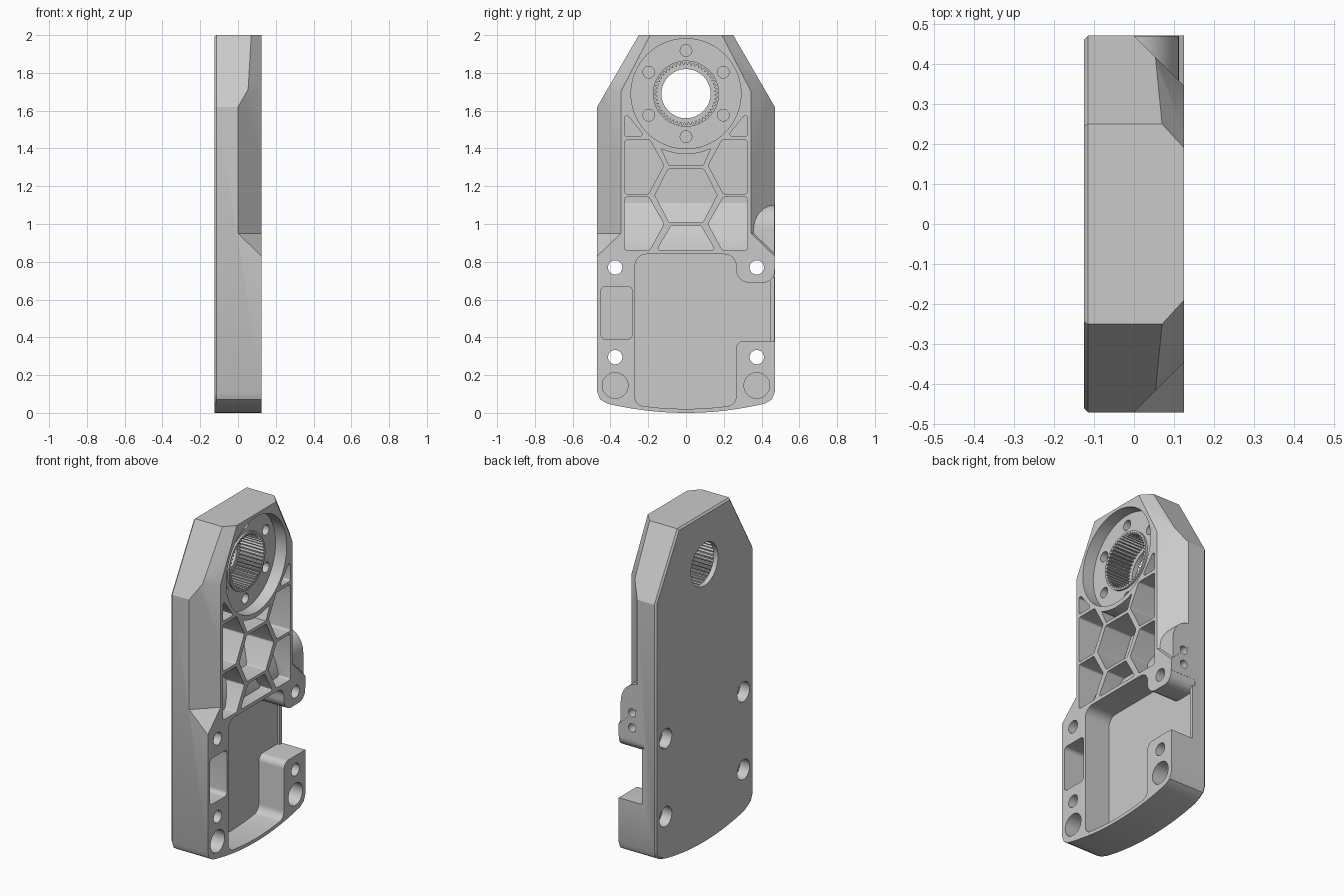
import bpy, bmesh, math
from mathutils import Vector

if "Cube" in bpy.data.objects:
    bpy.data.objects.remove(bpy.data.objects["Cube"], do_unlink=True)

metal = bpy.data.materials.new("machined_grey")
metal.use_nodes = True
grey = (0.59, 0.59, 0.59, 1)
metal.diffuse_color = grey
metal.node_tree.nodes["Principled BSDF"].inputs["Base Color"].default_value = grey

OUT = 0.3        # overshoot for cutters
FACE = 0.125     # half thickness


def circle(y, z, r, n=48):
    return [(y + r * math.cos(2 * math.pi * i / n), z + r * math.sin(2 * math.pi * i / n))
            for i in range(n)]


def fillet(points, radius=None, n=7):
    """Round the corners of a (y, z, r) polygon."""
    out = []
    for i, p in enumerate(points):
        a, b, c = (Vector(q[:2]) for q in (points[i - 1], p, points[(i + 1) % len(points)]))
        r = radius if radius is not None else p[2]
        if r == 0:
            out.append(tuple(b))
            continue
        u, v = (a - b).normalized(), (c - b).normalized()
        half = u.angle(v) / 2
        centre = b + (u + v).normalized() * r / math.sin(half)
        start = b + u * r / math.tan(half) - centre
        end = b + v * r / math.tan(half) - centre
        turn = math.pi - 2 * half
        for k in range(n + 1):
            t = k / n
            w = (start * math.sin((1 - t) * turn) + end * math.sin(t * turn)) / math.sin(turn)
            out.append(tuple(centre + w))
    return out


def extrude(bm, points, lo, hi, axis="x"):
    """Prism of a (y, z) profile along x, or an (x, z) profile along y."""
    place = (lambda a, b, d: (d, a, b)) if axis == "x" else (lambda a, b, d: (a, d, b))
    near, far = ([bm.verts.new(place(a, b, d)) for a, b in points] for d in (lo, hi))
    bm.faces.new(near)
    bm.faces.new(far[::-1])
    for i in range(len(points)):
        bm.faces.new((near[i], near[i - 1], far[i - 1], far[i]))


def make(name, bm):
    bmesh.ops.recalc_face_normals(bm, faces=bm.faces)
    mesh = bpy.data.meshes.new(name)
    bm.to_mesh(mesh)
    bm.free()
    mesh.materials.append(metal)
    ob = bpy.data.objects.new(name, mesh)
    bpy.context.collection.objects.link(ob)
    return ob


def combine(operation, bm):
    """Boolean a helper solid into the body, then discard it."""
    tool = make("helper", bm)
    tool.hide_render = True
    mod = body.modifiers.new("bool", "BOOLEAN")
    mod.operation, mod.solver, mod.object = operation, "EXACT", tool
    bpy.context.view_layer.update()
    graph = bpy.context.evaluated_depsgraph_get()
    mesh = bpy.data.meshes.new_from_object(body.evaluated_get(graph))
    body.modifiers.clear()
    body.data = mesh
    bpy.data.objects.remove(tool, do_unlink=True)


def prisms(operation, profiles, lo, hi, axis="x"):
    bm = bmesh.new()
    for p in profiles:
        extrude(bm, p, lo, hi, axis)
    combine(operation, bm)


def hull(points):
    bm = bmesh.new()
    for p in points:
        bm.verts.new(p)
    bmesh.ops.convex_hull(bm, input=bm.verts)
    combine("DIFFERENCE", bm)


# Main plate with a curved foot, sloped shoulders and a bevelled rear rim
side = [(0.42 * i / 10, 0.05 * (i / 10) ** 2) for i in range(11)]
side += [(0.455, 0.072), (0.47, 0.11), (0.47, 1.62), (0.25, 2.0)]
outline = side + [(-y, z) for y, z in reversed(side[1:])]
bm = bmesh.new()
extrude(bm, outline, -FACE, FACE)
rim = [e for e in bm.edges if all(v.co.x < 0 for v in e.verts)]
bmesh.ops.bevel(bm, geom=rim, offset=0.01, segments=1, affect="EDGES")
body = make("gearbox_side_plate", bm)

# Chamfers along the sides and shoulders
for s in (-1, 1):
    pts = []
    for x, y in ((-0.1, 0.57), (0.225, 0.245), (0.225, 0.57)):
        pts += [(x, s * y, 2.2), (x, s * y, 0.95 - 0.96 * (x + y - 0.47))]
    hull(pts)
    pts = []
    for t in (-0.5, 1.5):
        for u in (-2, 3):
            p = Vector((FACE - 0.055 * u, 0.345 - 0.155 * t + 0.06 * u, 1.7 + 0.3 * t))
            pts += [(p.x, s * p.y, p.z), (p.x + 0.3, s * (p.y + 0.3), p.z)]
    hull(pts)

# Rounded boss on the left flank, with two screw holes
dome = [(0.112 * math.sin(a), 0.97 + 0.13 * math.cos(a))
        for a in (math.pi / 2 * i / 12 for i in range(13))]
prisms("UNION", [[(-0.02, 0.8), (-0.02, 1.1)] + dome + [(0.112, 0.8)]], 0.335, 0.469, "y")
prisms("DIFFERENCE", [circle(0.035, z, 0.025, 24) for z in (0.83, 0.92)], 0.37, 0.6, "y")

# Large lower pocket, open through the left flank
pocket = fillet([(-0.27, 0.04, 0.05), (-0.12, 0.025, 0), (0, 0.02, 0), (0.12, 0.025, 0),
                 (0.265, 0.04, 0.05), (0.265, 0.38, 0.04), (0.5, 0.38, 0), (0.5, 0.76, 0),
                 (0.469, 0.76, 0), (0.469, 0.69, 0.06), (0.265, 0.69, 0.07),
                 (0.265, 0.84, 0.06), (-0.27, 0.84, 0.06)])
prisms("DIFFERENCE", [pocket], -0.045, OUT)
prisms("UNION", [[(0.445, 0.37), (0.469, 0.37), (0.469, 0.72), (0.445, 0.72)]], -0.06, -0.03)

# Small rectangular pocket
slot = [(-0.45, 0.39), (-0.285, 0.39), (-0.285, 0.67), (-0.45, 0.67)]
prisms("DIFFERENCE", [fillet(slot, 0.025)], -0.045, OUT)

# Honeycomb pockets between ribs
cells = []
for s in (-1, 1):
    for poly in (
        [(0.325, 1.444), (0.19, 1.444), (0.117, 1.31), (0.197, 1.16), (0.325, 1.16)],
        [(0.325, 1.142), (0.197, 1.142), (0.117, 1.0), (0.192, 0.862), (0.325, 0.862)],
        [(0.325, 1.595), (0.22, 1.465), (0.325, 1.465)],
    ):
        cells.append(fillet([(s * y, z) for y, z in poly], 0.012, 4))
hexagon = [(0.095, 1.29), (0.165, 1.153), (0.09, 1.01), (-0.09, 1.01), (-0.165, 1.153), (-0.095, 1.29)]
cells.append(fillet(hexagon, 0.012, 4))
cells.append(fillet([(-0.155, 0.862), (0.155, 0.862), (0.078, 0.992), (-0.078, 0.992)], 0.01, 4))
arc = [(0.32 * math.sin(a), 1.69 - 0.32 * math.cos(a)) for a in (-0.42 + 0.07 * i for i in range(13))]
cells.append(arc + [(0.09, 1.31), (-0.09, 1.31)])
prisms("DIFFERENCE", cells, -0.06, OUT)

# Curved ramp forming the floor of the lower cells
ramp = [(-0.06 + 0.11 * math.sin(t * 1.4), 1.11 - 0.26 * t) for t in (i / 10 for i in range(11))]
prisms("UNION", [[(-0.1, 0.85), (-0.1, 1.11)] + ramp], -0.33, 0.33, "y")

# Bearing recess, collar, splined bore and bolt circle
HUB = 1.69
prisms("DIFFERENCE", [circle(0, HUB, 0.291, 96)], 0.05, OUT)
prisms("UNION", [circle(0, HUB, 0.175, 64)], 0.03, 0.062)
TEETH = 48
spline = []
for i in range(TEETH * 4):
    a = 2 * math.pi * i / (TEETH * 4)
    r = 0.166 if i % 4 < 2 else 0.152
    spline.append((r * math.cos(a), HUB + r * math.sin(a)))
prisms("DIFFERENCE", [spline], -0.095, OUT)
prisms("DIFFERENCE", [circle(0, HUB, 0.13, 64)], -OUT, OUT)
bolts = [math.pi / 6 + math.pi / 3 * i for i in range(6)]
prisms("DIFFERENCE", [circle(0.228 * math.cos(a), HUB + 0.228 * math.sin(a), 0.031, 24) for a in bolts],
       -0.06, OUT)

# Mounting holes with rear counterbores, and blind corner holes
mounts = [(s * 0.375, z) for s in (-1, 1) for z in (0.77, 0.295)]
prisms("DIFFERENCE", [circle(y, z, 0.038, 32) for y, z in mounts], -OUT, OUT)
prisms("DIFFERENCE", [circle(y, z, 0.06, 32) for y, z in mounts], -OUT, -0.06)
prisms("DIFFERENCE", [circle(s * 0.375, 0.145, 0.068, 32) for s in (-1, 1)], -0.06, OUT)

# Smooth the curved walls, keep machined edges crisp
bpy.ops.object.select_all(action="DESELECT")
body.select_set(True)
bpy.context.view_layer.objects.active = body
bpy.ops.object.shade_smooth_by_angle(angle=math.radians(28))
